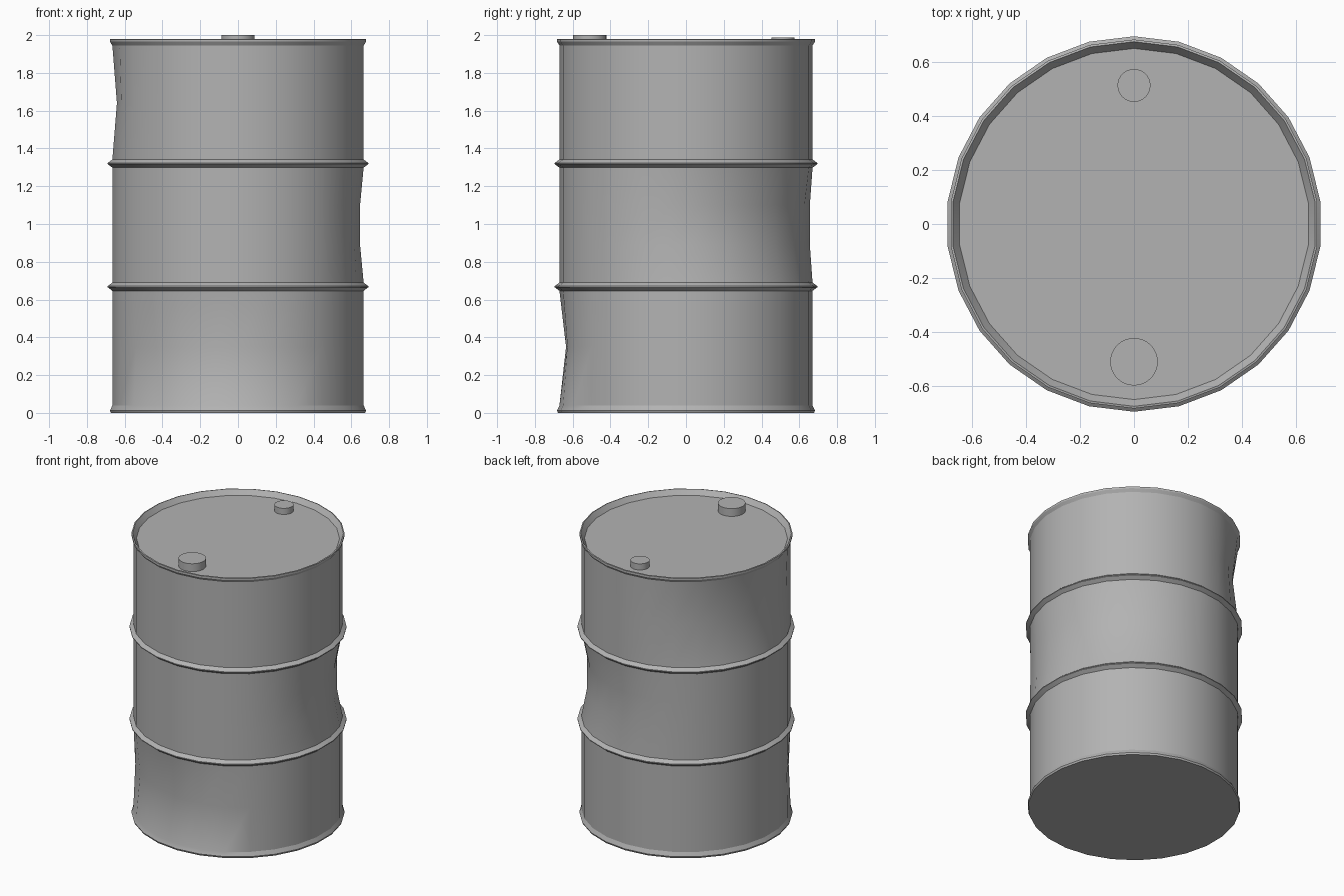
import bpy, bmesh
from math import sin, cos, pi, radians

SIDES = 26

cube = bpy.data.objects.get("Cube")
if cube:
    bpy.data.objects.remove(cube)

steel = bpy.data.materials.new("grey steel")
steel.use_nodes = True
grey = (0.45, 0.45, 0.45, 1)
steel.diffuse_color = grey
steel.node_tree.nodes["Principled BSDF"].inputs["Base Color"].default_value = grey


def finish(bm, name, angle):
    bmesh.ops.recalc_face_normals(bm, faces=bm.faces[:])
    mesh = bpy.data.meshes.new(name)
    bm.to_mesh(mesh)
    bm.free()
    mesh.materials.append(steel)
    obj = bpy.data.objects.new(name, mesh)
    bpy.context.collection.objects.link(obj)
    bpy.ops.object.select_all(action="DESELECT")
    obj.select_set(True)
    bpy.context.view_layer.objects.active = obj
    bpy.ops.object.shade_smooth_by_angle(angle=radians(angle))
    return obj


def dent_depth(angle, dent):
    # Rounded falloff around the dent's centre direction
    centre, half_width, depth = dent
    off = abs((angle - radians(centre) + pi) % (2 * pi) - pi) / radians(half_width)
    return depth * (1 + cos(pi * off)) / 2 if off < 1 else 0


def lathe(name, profile, sides, angle, centre=(0, 0)):
    # Spin (radius, height, dent) rows and cap both ends
    bm = bmesh.new()
    rows = []
    for radius, z, dent in profile:
        row = []
        for i in range(sides):
            a = pi / 2 + 2 * pi * i / sides
            r = radius - (dent_depth(a, dent) if dent else 0)
            row.append(bm.verts.new((centre[0] + r * cos(a), centre[1] + r * sin(a), z)))
        rows.append(row)
    for low, high in zip(rows, rows[1:]):
        for i in range(sides):
            j = (i + 1) % sides
            bm.faces.new((low[i], low[j], high[j], high[i]))
    bm.faces.new(rows[0])
    bm.faces.new(rows[-1])
    return finish(bm, name, angle)


# Dents: centre direction, half width in degrees, depth
LOW_DENT = (-105, 65, 0.04)
MID_DENT = (38, 90, 0.038)
HIGH_DENT = (155, 65, 0.047)
BODY, RIM, HOOP = 0.67, 0.683, 0.695


def hoop(z):
    return [(BODY, z - 0.022, None), (HOOP, z - 0.003, None),
            (HOOP, z + 0.003, None), (BODY, z + 0.022, None)]


# Barrel: flared lips, rolling hoops, dented walls, recessed lid
profile = [(RIM - 0.005, 0, None), (RIM, 0.012, None), (BODY, 0.04, None),
           (BODY, 0.35, LOW_DENT)]
profile += hoop(0.668)
profile += [(BODY, 0.89, MID_DENT), (BODY, 1.1, MID_DENT)]
profile += hoop(1.32)
profile += [(BODY, 1.64, HIGH_DENT), (BODY, 1.945, None), (RIM, 1.965, None),
            (RIM, 1.978, None), (RIM - 0.008, 1.98, None), (0.65, 1.945, None)]
lathe("barrel", profile, SIDES, 22)

# Bung caps on the lid
for name, radius, y, top in (("large_bung", 0.088, -0.51, 2.0),
                             ("small_bung", 0.061, 0.513, 1.988)):
    lathe(name, [(radius, 1.94, None), (radius, top, None)], 32, 30, (0, y))
